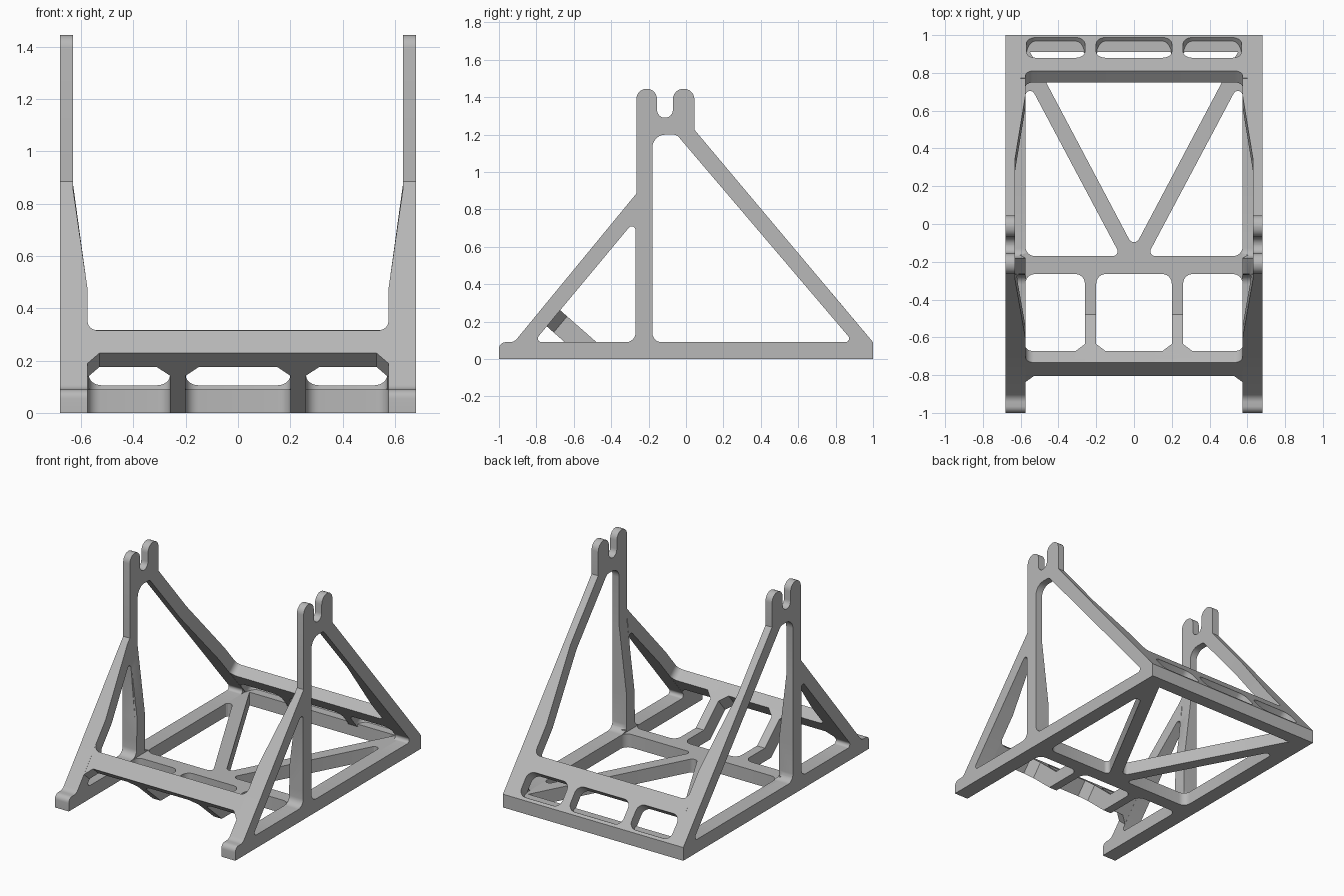
import bpy, bmesh, math
from mathutils import Vector

if "Cube" in bpy.data.objects:
    bpy.data.objects.remove(bpy.data.objects["Cube"], do_unlink=True)

grey = bpy.data.materials.new("matte_grey")
grey.use_nodes = True
GREY = (0.48, 0.48, 0.48, 1)
grey.diffuse_color = GREY
grey.node_tree.nodes["Principled BSDF"].inputs["Base Color"].default_value = GREY

WIDE, THIN, OUT = 0.575, 0.63, 0.68   # inner (base), inner (top), outer x of side frames
BAR = 0.09                            # floor thickness
DEPTH = 0.08                          # thickness of the sloping members


def rounded(points, steps=6):
    """Polygon from (a, b[, radius]) corners, filleting those with a radius."""
    result = []
    for i, p in enumerate(points):
        c = Vector(p[:2])
        if len(p) < 3:
            result.append(c)
            continue
        a = (Vector(points[i - 1][:2]) - c).normalized()
        b = (Vector(points[(i + 1) % len(points)][:2]) - c).normalized()
        half = a.angle(b) / 2
        centre = c + (a + b).normalized() * p[2] / math.sin(half)
        start = c + a * p[2] / math.tan(half) - centre
        end = c + b * p[2] / math.tan(half) - centre
        sweep = start.angle(end)
        for k in range(steps + 1):
            t = k / steps
            result.append(centre + (start * math.sin((1 - t) * sweep)
                                    + end * math.sin(t * sweep)) / math.sin(sweep))
    return result


def mirrored(half):
    """Close a right-hand chain of corners with its mirror image."""
    return half + [(-p[0], *p[1:]) for p in reversed(half)]


def prism(loops, origin, u, v, depth):
    """Extrude an outline with holes, drawn on the plane u, v."""
    origin, u, v, depth = map(Vector, (origin, u, v, depth))
    bm = bmesh.new()
    for loop in loops:
        verts = [bm.verts.new(origin + u * p[0] + v * p[1]) for p in rounded(loop)]
        for i, vert in enumerate(verts):
            bm.edges.new((verts[i - 1], vert))
    bmesh.ops.triangle_fill(bm, edges=bm.edges[:], use_beauty=True)
    new = bmesh.ops.extrude_face_region(bm, geom=bm.faces[:])["geom"]
    bmesh.ops.translate(bm, vec=depth,
                        verts=[g for g in new if isinstance(g, bmesh.types.BMVert)])
    bmesh.ops.recalc_face_normals(bm, faces=bm.faces[:])
    return bm


def finish(bm, name):
    bmesh.ops.recalc_face_normals(bm, faces=bm.faces[:])
    mesh = bpy.data.meshes.new(name)
    bm.to_mesh(mesh)
    bm.free()
    mesh.materials.append(grey)
    obj = bpy.data.objects.new(name, mesh)
    bpy.context.collection.objects.link(obj)
    bpy.ops.object.select_all(action="DESELECT")
    obj.select_set(True)
    bpy.context.view_layer.objects.active = obj
    bpy.ops.object.shade_smooth_by_angle(angle=math.radians(25))


# Side frames: triangular trusses with a forked post
frame_outline = [
    (-1, 0), (1, 0), (1, BAR), (0.045, 1.226), (0.045, 1.445, 0.056),
    (-0.07, 1.445, 0.056), (-0.07, 1.29, 0.042), (-0.155, 1.29, 0.042),
    (-0.155, 1.445, 0.054), (-0.265, 1.445, 0.054), (-0.265, 0.885),
    (-0.919, BAR, 0.05), (-1, BAR, 0.035)]
front_hole = [(-0.815, BAR, 0.02), (-0.27, BAR, 0.05), (-0.27, 0.745, 0.02)]
back_hole = [(-0.18, BAR, 0.05), (0.895, BAR, 0.02), (-0.05, 1.2, 0.04), (-0.18, 1.2, 0.07)]

# Taper of the inner face: start point, direction and length for each member
FRONT = (Vector((0, -0.29, 0.85)), Vector((0, -0.64, -0.77)), 0.49)
POST = (Vector((0, -0.2, 0.8)), Vector((0, 0, -1)), 0.45)
BACK = (Vector((0, 0.345, 0.87)), Vector((0, 0.643, -0.766)), 0.52)


def inner_x(co):
    if co.z < BAR + 0.01:
        return WIDE
    start, way, length = FRONT if co.y < -0.266 else POST if co.y < -0.179 else BACK
    s = (Vector((0, co.y, co.z)) - start).dot(way) / length
    return THIN - (THIN - WIDE) * min(max(s, 0), 1)


for side, label in ((1, "left"), (-1, "right")):
    bm = prism([frame_outline, front_hole, back_hole], (side * WIDE, 0, 0),
               (0, 1, 0), (0, 0, 1), (side * (OUT - WIDE), 0, 0))
    planes = [(Vector((0, y, 0)), Vector((0, 1, 0))) for y in (-0.265, -0.18)]
    for start, way, length in (FRONT, POST, BACK):
        planes += [(start, way), (start + way * length, way)]
    for co, no in planes:
        bmesh.ops.bisect_plane(bm, geom=bm.verts[:] + bm.edges[:] + bm.faces[:],
                               dist=1e-5, plane_co=co, plane_no=no)
    bmesh.ops.triangulate(bm, faces=bm.faces[:])
    for vert in bm.verts:
        if abs(vert.co.x) < 0.6:
            vert.co.x = side * inner_x(vert.co)
    finish(bm, label + "_side_frame")

# Floor: cross bar, rear bar, V brace and the two short front struts
floor_outline = mirrored([
    (0.2, -0.265, 0.05), (0.2, -0.546), (0.26, -0.546), (0.26, -0.265, 0.05),
    (WIDE, -0.265, 0.05), (WIDE, -0.4), (0.6, -0.4), (0.6, 1)])
brace_hole = [(0, -0.13, 0.03), (0.55, 0.91), (-0.55, 0.91)]
side_hole = [(0.07, -0.17, 0.025), (WIDE, -0.17, 0.05), (WIDE, 0.78, 0.025)]
other_hole = [(-p[0], *p[1:]) for p in side_hole]
finish(prism([floor_outline, brace_hole, side_hole, other_hole],
             (0, 0, 0), (1, 0, 0), (0, 1, 0), (0, 0, BAR)), "floor_frame")

# Rear sloping panel with three slots
top = 0.295
panel = mirrored([(0.6, 0), (0.6, top + 0.06), (WIDE, top + 0.06), (WIDE, top, 0.04)])
slots = [[(a, 0.02, 0.05), (b, 0.02, 0.05), (b, 0.187, 0.05), (a, 0.187, 0.05)]
         for a, b in ((-0.57, -0.26), (-0.2, 0.2), (0.26, 0.57))]
finish(prism([panel] + slots, (0, 1, BAR), (1, 0, 0), (0, -0.643, 0.766),
             (0, -0.766 * DEPTH, -0.643 * DEPTH)), "rear_panel")

# Front sloping bar, with filleted top and chamfered lower corners
along = Vector((0, 0.64, 0.77))
inward = Vector((0, 0.75, -0.66))
corner = Vector((0, -0.805, 0.228))
bar = mirrored([(0.53, 0), (WIDE, -0.05), (0.6, -0.05), (0.6, 0.17),
                (WIDE, 0.17), (WIDE, 0.112, 0.045)])
finish(prism([bar], corner, (1, 0, 0), along, inward * DEPTH), "front_bar")

# Struts dropping from the front bar to the floor
comb = mirrored([(0.15, DEPTH), (0.2, 0.13), (0.2, 0.345), (0.26, 0.345),
                 (0.26, 0.13), (0.31, DEPTH), (0.31, 0.03)])
finish(prism([comb], corner, (1, 0, 0), inward, along * 0.112), "front_struts")
